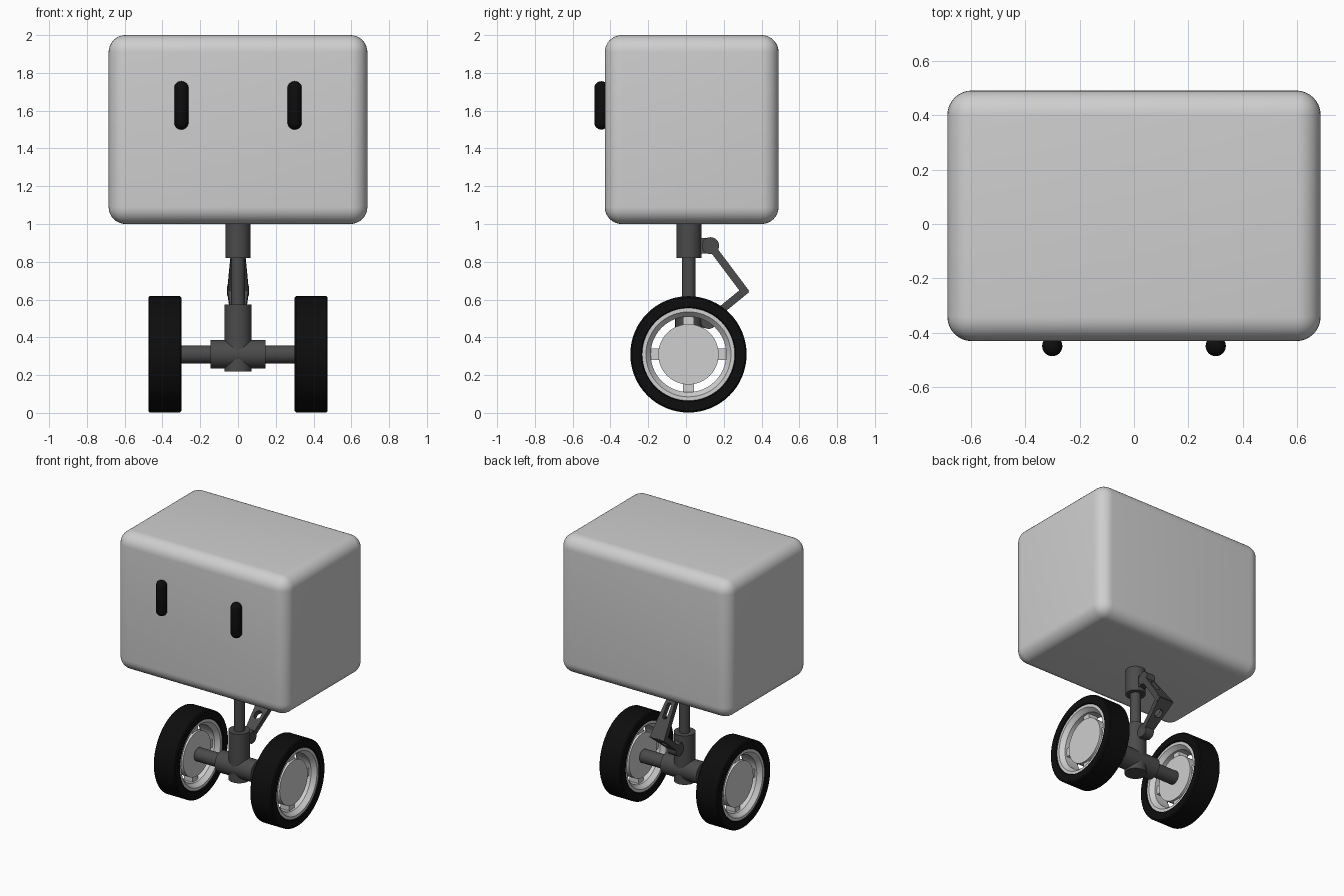
import bpy, bmesh, math
from mathutils import Matrix, Vector

cube = bpy.data.objects.get("Cube")
if cube:
    bpy.data.objects.remove(cube, do_unlink=True)


def material(name, value):
    m = bpy.data.materials.new(name)
    m.use_nodes = True
    m.diffuse_color = (value, value, value, 1)
    m.node_tree.nodes["Principled BSDF"].inputs["Base Color"].default_value = m.diffuse_color
    return m


LIGHT = material("light grey shell", 0.62)
DARK = material("dark grey metal", 0.07)
BLACK = material("black rubber", 0.004)

Y = 0.015       # strut and wheel centre line
AXLE_Z = 0.31
TO_X = Matrix.Rotation(math.pi / 2, 4, 'Y')


def finish(name, bm, mat, matrix=Matrix(), angle=35):
    bmesh.ops.recalc_face_normals(bm, faces=bm.faces)
    me = bpy.data.meshes.new(name)
    bm.to_mesh(me)
    bm.free()
    me.transform(matrix)
    me.materials.append(mat)
    ob = bpy.data.objects.new(name, me)
    bpy.context.collection.objects.link(ob)
    bpy.ops.object.select_all(action='DESELECT')
    ob.select_set(True)
    bpy.context.view_layer.objects.active = ob
    bpy.ops.object.shade_smooth_by_angle(angle=math.radians(angle))
    return ob


def lathe(name, profile, mat, matrix, closed=False, steps=48):
    """Spin (radius, height) points around local z."""
    bm = bmesh.new()
    vs = [bm.verts.new((r, 0, h)) for r, h in profile]
    pairs = list(zip(vs, vs[1:])) + ([(vs[-1], vs[0])] if closed else [])
    edges = [bm.edges.new(p) for p in pairs]
    bmesh.ops.spin(bm, geom=vs + edges, axis=(0, 0, 1), cent=(0, 0, 0),
                   angle=2 * math.pi, steps=steps, use_duplicate=False)
    bmesh.ops.remove_doubles(bm, verts=bm.verts, dist=1e-5)
    return finish(name, bm, mat, matrix)


def rod(name, radius, low, high, matrix, mat=DARK):
    return lathe(name, [(0, low), (radius, low), (radius, high), (0, high)], mat, matrix)


def box(name, size, matrix, mat, bevel=0, segments=1):
    bm = bmesh.new()
    bmesh.ops.create_cube(bm, size=1, matrix=Matrix.Diagonal((*size, 1)))
    if bevel:
        bmesh.ops.bevel(bm, geom=bm.edges[:], offset=bevel, segments=segments,
                        profile=0.5, affect='EDGES')
    return finish(name, bm, mat, matrix)


def arm(name, start, end, w0, w1, holes, thick=0.02):
    """Tapered plate with round-ended slots, from start to end in the y-z plane."""
    a, b = Vector((0, *start)), Vector((0, *end))
    length = (b - a).length
    curve = bpy.data.curves.new(name, 'CURVE')
    curve.dimensions, curve.fill_mode, curve.extrude = '2D', 'BOTH', thick
    outlines = [[(-w0, 0), (w0, 0), (w1, length), (-w1, length)]]
    for radius, low, high in holes:
        ring = []
        for i in range(24):
            t = math.tau * (i + 0.5) / 24
            ring.append((radius * math.cos(t),
                         radius * math.sin(t) + (high if math.sin(t) > 0 else low)))
        outlines.append(ring)
    for pts in outlines:
        s = curve.splines.new('POLY')
        s.points.add(len(pts) - 1)
        for p, (x, y) in zip(s.points, pts):
            p.co = (x, y, 0, 1)
        s.use_cyclic_u = True
    temp = bpy.data.objects.new(name + " outline", curve)
    bm = bmesh.new()
    mesh = temp.to_mesh()
    bm.from_mesh(mesh)
    temp.to_mesh_clear()
    bpy.data.objects.remove(temp)
    bmesh.ops.remove_doubles(bm, verts=bm.verts, dist=1e-5)
    along = (b - a).normalized()
    side = Vector((1, 0, 0))
    frame = Matrix((side, along, side.cross(along))).transposed().to_4x4()
    return finish(name, bm, DARK, Matrix.Translation(a) @ frame)


# Head shell
box("head_shell", (1.37, 0.92, 1.0), Matrix.Translation((0, 0.03, 1.5)), LIGHT, 0.09, 8)

# Strut and axle
up = Matrix.Translation((0, Y, 0))
across = Matrix.Translation((0, Y, AXLE_Z)) @ TO_X
rod("upper_strut_sleeve", 0.066, 0.82, 1.02, up)
rod("strut_piston", 0.036, 0.5, 0.85, up)
rod("lower_strut_sleeve", 0.072, 0.22, 0.575, up)
rod("axle_housing", 0.076, -0.145, 0.145, across)
rod("axle", 0.048, -0.33, 0.33, across)

# Folding torque link behind the strut
TOP, ELBOW, BOTTOM = (0.13, 0.885), (0.31, 0.645), (0.12, 0.49)
arm("upper_link", TOP, (0.318, 0.634), 0.033, 0.058, [(0.017, 0.08, 0.16)])
arm("lower_link", BOTTOM, (0.322, 0.655), 0.033, 0.058, [(0.026, 0.15, 0.16)])
for label, (py, pz) in (("upper", TOP), ("lower", BOTTOM)):
    rod(label + "_link_pin", 0.045, -0.034, 0.034, Matrix.Translation((0, py, pz)) @ TO_X)
    box(label + "_link_bracket", (0.05, 0.09, 0.08),
        Matrix.Translation((0, py - 0.045, pz)), DARK)

# Eyes and wheels, mirrored left and right
for label, s in (("left", 1), ("right", -1)):
    r, half = 0.038, 0.09
    arc = [math.pi * (i / 16 - 0.5) for i in range(17)]
    capsule = [(r * math.cos(t), r * math.sin(t) + math.copysign(half, t)) for t in arc if t]
    lathe(label + "_eye", capsule, BLACK, Matrix.Translation((0.3 * s, -0.448, 1.628)), steps=24)

    hub = Matrix.Translation((0.3875 * s, Y - 0.002, AXLE_Z)) @ TO_X
    tyre = [(0.245, -0.08), (0.25, -0.0875), (0.3, -0.0875), (0.308, -0.08),
            (0.308, 0.08), (0.3, 0.0875), (0.25, 0.0875), (0.245, 0.08)]
    lathe(label + "_tyre", tyre, BLACK, hub, closed=True, steps=64)
    rim = [(0.248, -0.08), (0.225, -0.08), (0.2, -0.05),
           (0.2, 0.05), (0.225, 0.08), (0.248, 0.08)]
    lathe(label + "_rim", rim, LIGHT, hub, closed=True, steps=64)
    rod(label + "_hub", 0.16, -0.05, 0.05, hub, LIGHT)
    for i in range(4):
        turn = Matrix.Rotation(i * math.pi / 2, 4, 'Z') @ Matrix.Translation((0.18, 0, 0))
        box(f"{label}_spoke_{i + 1}", (0.06, 0.06, 0.07), hub @ turn, LIGHT)
